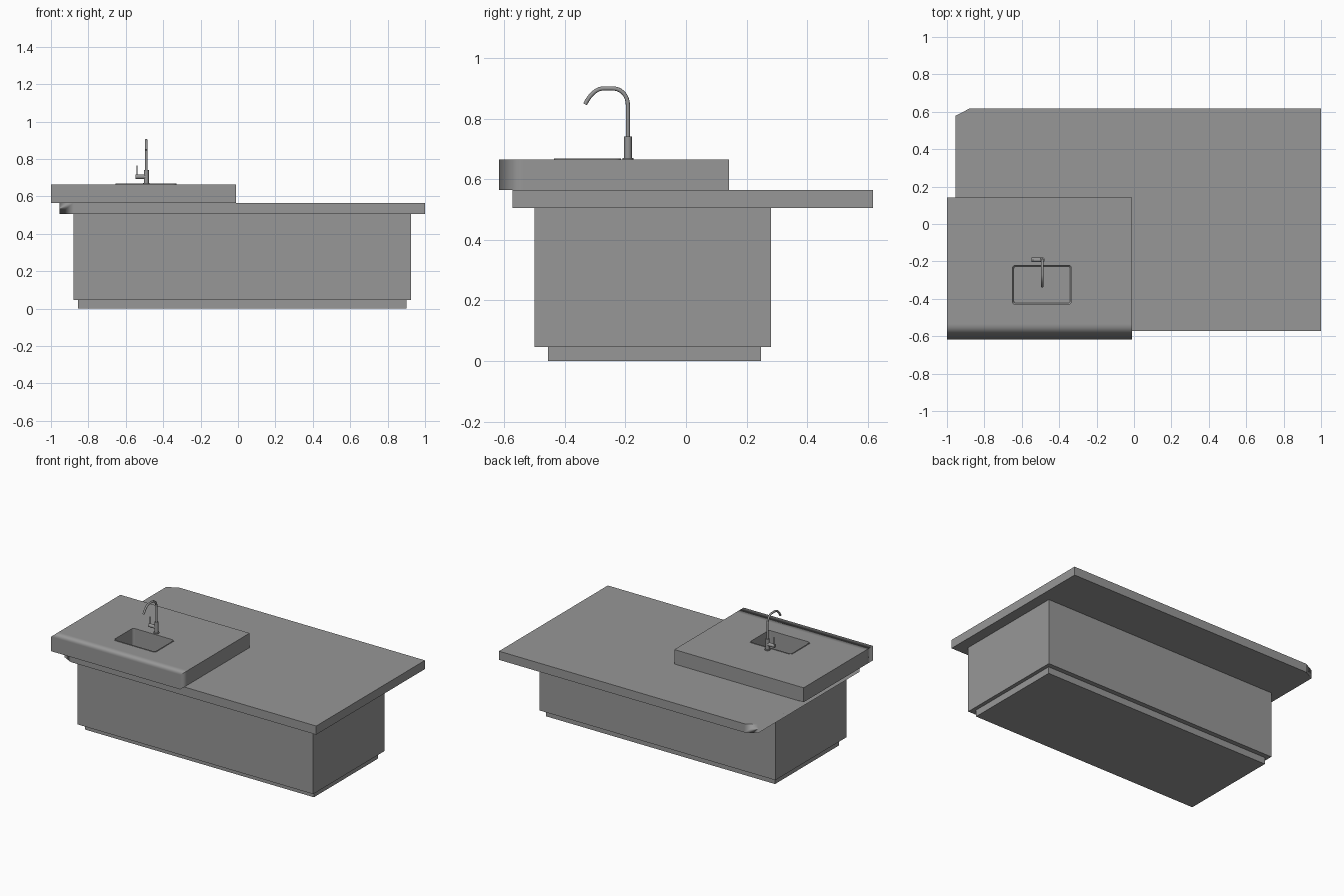
import bpy, bmesh, math
from mathutils import Vector

if "Cube" in bpy.data.objects:
    bpy.data.objects.remove(bpy.data.objects["Cube"], do_unlink=True)

grey = bpy.data.materials.new("plain_grey")
grey.use_nodes = True
colour = (0.31, 0.31, 0.31, 1)
grey.diffuse_color = colour
grey.node_tree.nodes["Principled BSDF"].inputs["Base Color"].default_value = colour


def finish(name, bm):
    bmesh.ops.recalc_face_normals(bm, faces=bm.faces)
    mesh = bpy.data.meshes.new(name)
    bm.to_mesh(mesh)
    bm.free()
    mesh.materials.append(grey)
    obj = bpy.data.objects.new(name, mesh)
    bpy.context.collection.objects.link(obj)
    return obj


def prism(outline, z0, z1):
    bm = bmesh.new()
    face = bm.faces.new([bm.verts.new((x, y, z0)) for x, y in outline])
    top = bmesh.ops.extrude_face_region(bm, geom=[face])["geom"]
    bmesh.ops.translate(bm, vec=(0, 0, z1 - z0),
                        verts=[v for v in top if isinstance(v, bmesh.types.BMVert)])
    return bm


def rectangle(x0, x1, y0, y1):
    return [(x0, y0), (x1, y0), (x1, y1), (x0, y1)]


def soft_end(bm, axis, limit):
    """Cut a strip off the low end along an axis and blend its shading into the end face."""
    origin, normal = Vector(), Vector()
    origin[axis], normal[axis] = limit, 1
    bmesh.ops.bisect_plane(bm, geom=bm.verts[:] + bm.edges[:] + bm.faces[:],
                           plane_co=origin, plane_no=normal)
    bmesh.ops.recalc_face_normals(bm, faces=bm.faces)
    low = min(v.co[axis] for v in bm.verts)
    for f in bm.faces:
        f.smooth = f.calc_center_median()[axis] < limit - 0.001
    for e in bm.edges:
        at_end = all(v.co[axis] < low + 0.001 for v in e.verts)
        e.smooth = at_end or e.calc_face_angle(0) < 0.1


def rounded_rectangle(inset, radius, z):
    x0, x1, y0, y1 = -0.655 + inset, -0.33 - inset, -0.435 + inset, -0.215 - inset
    corners = [(x1 - radius, y1 - radius), (x0 + radius, y1 - radius),
               (x0 + radius, y0 + radius), (x1 - radius, y0 + radius)]
    return [(cx + radius * math.cos(a), cy + radius * math.sin(a), z)
            for i, (cx, cy) in enumerate(corners)
            for a in [(i + k / 6) * math.pi / 2 for k in range(7)]]


def rod(name, start, end, radius, sides=24):
    start, end = Vector(start), Vector(end)
    bm = bmesh.new()
    bmesh.ops.create_cone(bm, cap_ends=True, segments=sides, radius1=radius, radius2=radius,
                          depth=(end - start).length)
    turn = Vector((0, 0, 1)).rotation_difference(end - start).to_matrix().to_4x4()
    bmesh.ops.transform(bm, matrix=turn, verts=bm.verts)
    bmesh.ops.translate(bm, vec=(start + end) / 2, verts=bm.verts)
    for f in bm.faces:
        f.smooth = len(f.verts) == 4
    return finish(name, bm)


# Cabinet
finish("toe_kick", prism(rectangle(-0.855, 0.9, -0.455, 0.247), 0, 0.046))
finish("cabinet_body", prism(rectangle(-0.88, 0.926, -0.5, 0.28), 0.046, 0.505))

# Countertop with clipped right-hand corners
counter_bm = prism([(-0.955, -0.535), (-0.88, -0.573), (1, -0.573), (1, 0.617),
                    (-0.88, 0.617), (-0.955, 0.578)], 0.505, 0.565)
soft_end(counter_bm, 0, -0.88)
countertop = finish("countertop", counter_bm)

# Raised sink slab, softened along the front
slab_bm = prism(rectangle(-1, -0.01, -0.617, 0.142), 0.565, 0.665)
soft_end(slab_bm, 1, -0.535)
slab = finish("sink_slab", slab_bm)

# Sink opening
cutter = finish("sink_cutter", prism([p[:2] for p in rounded_rectangle(0.004, 0.016, 0)], 0.45, 0.8))
cutter.hide_render = True
cutter.hide_viewport = True
cutter.display_type = 'WIRE'
for obj in (countertop, slab):
    cut = obj.modifiers.new("sink_opening", 'BOOLEAN')
    cut.operation, cut.solver, cut.object = 'DIFFERENCE', 'EXACT', cutter
    weight = obj.modifiers.new("soft_normals", 'WEIGHTED_NORMAL')
    weight.weight, weight.keep_sharp = 100, True

# Basin with a thin rim
bm = bmesh.new()
loops = [[bm.verts.new(p) for p in rounded_rectangle(*ring)]
         for ring in ((0, 0.02, 0.665), (0, 0.02, 0.668), (0.006, 0.014, 0.668),
                      (0.006, 0.014, 0.53), (0.012, 0.012, 0.52))]
for a, b in zip(loops, loops[1:]):
    for i in range(len(a)):
        j = (i + 1) % len(a)
        bm.faces.new((a[i], a[j], b[j], b[i]))
bm.faces.new(loops[-1])
basin = finish("sink_basin", bm)
if basin.data.polygons[-1].normal.z < 0:
    basin.data.flip_normals()
rod("drain_ring", (-0.49, -0.322, 0.519), (-0.49, -0.322, 0.523), 0.02)
rod("drain_plug", (-0.49, -0.322, 0.522), (-0.49, -0.322, 0.526), 0.011)

# Tap
tap_x, tap_y = -0.49, -0.192
rod("tap_flange", (tap_x, tap_y, 0.665), (tap_x, tap_y, 0.671), 0.018)
rod("tap_base", (tap_x, tap_y, 0.668), (tap_x, tap_y, 0.742), 0.013)
rod("tap_handle", (tap_x, tap_y, 0.705), (-0.548, tap_y, 0.705), 0.012)
rod("tap_lever", (-0.54, tap_y, 0.71), (-0.54, tap_y, 0.765), 0.003, 12)

curve = bpy.data.curves.new("tap_spout", 'CURVE')
curve.dimensions = '3D'
curve.bevel_depth = 0.0068
curve.bevel_resolution = 4
curve.resolution_u = 12
curve.use_fill_caps = True
path = [(-0.192, 0.735, 0, 0.03), (-0.192, 0.845, 0, 0.03), (-0.242, 0.9, -0.03, 0),
        (-0.272, 0.9, -0.03, 0), (-0.333, 0.848, -0.01, -0.02)]
spline = curve.splines.new('BEZIER')
spline.bezier_points.add(len(path) - 1)
for point, (y, z, dy, dz) in zip(spline.bezier_points, path):
    point.co = (tap_x, y, z)
    point.handle_left = (tap_x, y - dy, z - dz)
    point.handle_right = (tap_x, y + dy, z + dz)
curve.materials.append(grey)
bpy.context.collection.objects.link(bpy.data.objects.new("tap_spout", curve))
